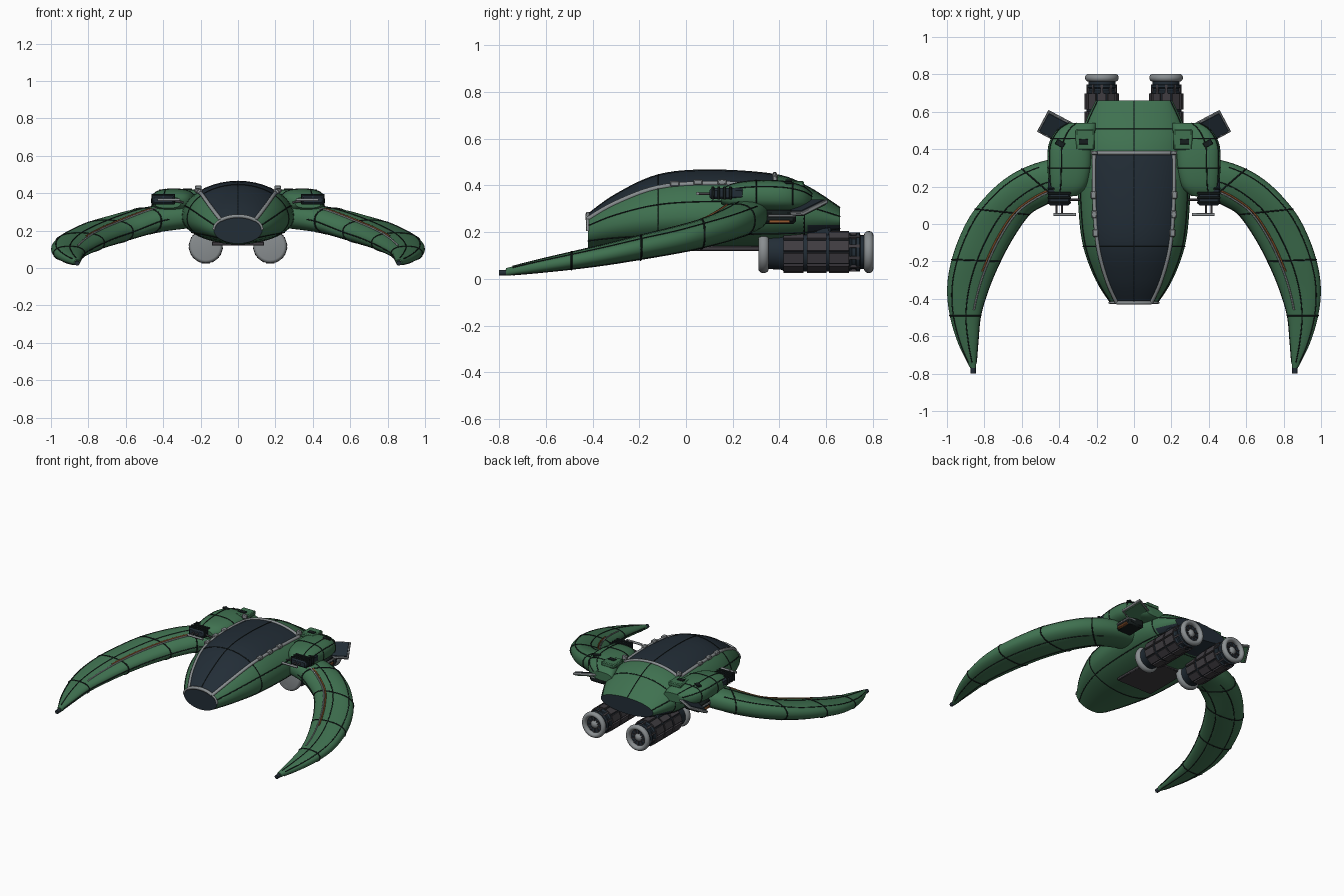
import bpy, bmesh
from math import sin, cos, pi, radians, copysign
from mathutils import Vector, Matrix

cube = bpy.data.objects.get("Cube")
if cube:
    bpy.data.objects.remove(cube, do_unlink=True)


def material(name, r, g, b):
    m = bpy.data.materials.new(name)
    m.use_nodes = True
    m.diffuse_color = (r, g, b, 1)
    m.node_tree.nodes["Principled BSDF"].inputs["Base Color"].default_value = (r, g, b, 1)
    return m


GREEN = material("hull green", .05, .165, .08)
NAVY = material("canopy navy", .016, .026, .037)
GREY = material("trim grey", .25, .27, .28)
STEEL = material("engine steel", .05, .046, .053)
BLACK = material("seam black", .008, .013, .013)
ORANGE = material("cable orange", .30, .10, .03)


def finish(name, bm, mats, mirror=False):
    bmesh.ops.recalc_face_normals(bm, faces=bm.faces)
    me = bpy.data.meshes.new(name)
    bm.to_mesh(me)
    bm.free()
    for m in mats:
        me.materials.append(m)
    ob = bpy.data.objects.new(name, me)
    bpy.context.collection.objects.link(ob)
    bpy.ops.object.select_all(action='DESELECT')
    ob.select_set(True)
    bpy.context.view_layer.objects.active = ob
    bpy.ops.object.shade_smooth_by_angle(angle=radians(38))
    if mirror:
        ob.modifiers.new("Mirror", 'MIRROR')
    return ob


def loft(bm, rings, rule=lambda i, j: 0, cap=0):
    """Skin rings of points; rule gives the material for ring i, side j."""
    vs = [[bm.verts.new(p) for p in r] for r in rings]
    n = len(vs[0])
    for i in range(len(vs) - 1):
        for j in range(n):
            k = (j + 1) % n
            f = bm.faces.new((vs[i][j], vs[i][k], vs[i + 1][k], vs[i + 1][j]))
            f.material_index = rule(i, j)
    for r in (vs[0], vs[-1]):
        bm.faces.new(r).material_index = cap


def add_box(bm, loc, size, rot=Matrix(), mat=0):
    m = Matrix.Translation(loc) @ rot @ Matrix.Diagonal((*size, 1))
    geo = bmesh.ops.create_cube(bm, size=1, matrix=m)
    for f in {f for v in geo["verts"] for f in v.link_faces}:
        f.material_index = mat


def box(name, loc, size, mat, rot=Matrix(), mirror=True):
    bm = bmesh.new()
    add_box(bm, loc, size, rot)
    ob = finish(name, bm, [mat], mirror)
    b = ob.modifiers.new("Bevel", 'BEVEL')
    b.width, b.segments = min(size) * .2, 1


def lines(name, paths, radius, mat, mirror=True):
    """Thin round strips along paths, repeated on the other side."""
    cu = bpy.data.curves.new(name, 'CURVE')
    cu.dimensions = '3D'
    cu.bevel_depth, cu.bevel_resolution, cu.use_fill_caps = radius, 1, True
    for path in paths:
        for s in ((1, -1) if mirror else (1,)):
            sp = cu.splines.new('POLY')
            sp.points.add(len(path) - 1)
            for p, q in zip(sp.points, path):
                p.co = (s * q[0], q[1], q[2], 1)
    cu.materials.append(mat)
    ob = bpy.data.objects.new(name, cu)
    bpy.context.collection.objects.link(ob)


def interp(table, t):
    """Smooth curve through the rows of a table."""
    i = min(int(t), len(table) - 2)
    f = t - i
    row = lambda k: table[max(0, min(k, len(table) - 1))]
    return [.5 * (2 * b + (c - a) * f + (2 * a - 5 * b + 4 * c - d) * f * f
                  + (3 * b - a - 3 * c + d) * f ** 3)
            for a, b, c, d in zip(row(i - 1), row(i), row(i + 1), row(i + 2))]


def span(a, b, n):
    return [a + (b - a) * k / n for k in range(n + 1)]


def power(v, e):
    return copysign(abs(v) ** e, v)


# Fuselage stations: y, half width, widest height, top, bottom
HULL = [(-.42, .13, .205, .277, .13), (-.3, .205, .235, .362, .13), (-.12, .272, .26, .445, .128),
        (.1, .298, .27, .466, .127), (.38, .3, .275, .447, .13), (.52, .27, .27, .395, .145),
        (.66, .205, .25, .305, .19)]


def hull(t, a):
    y, w, zm, top, bot = interp(HULL, t)
    h = top - zm if sin(a) > 0 else zm - bot
    return Vector((w * cos(a), y, zm + h * sin(a)))


SEG, SUB = 40, 5
end = len(HULL) - 1
bm = bmesh.new()
loft(bm, [[hull(t, 2 * pi * j / SEG) for j in range(SEG)] for t in span(0, end, end * SUB)],
     lambda i, j: 1 if (i < 4 * SUB and 5 <= j < 15) or (i >= 5 * SUB and 22 <= j < 38) else 0, cap=1)
finish("fuselage", bm, [GREEN, NAVY])

# Canopy frame, nose rim and clips
edge = pi / 4
lines("canopy_side_frame", [[hull(t, edge) for t in span(0, 4, 24)]], .011, GREY)
lines("canopy_cross_frame", [[hull(t, a) for a in span(edge, pi - edge, 14)] for t in (0, 4)],
      .011, GREY, False)
lines("nose_rim", [[hull(0, a) for a in span(0, pi, 24)]], .007, GREY, False)
for t in (2.35, 2.8, 3.2):
    p = hull(t, edge)
    box("canopy_clip", p + Vector((.004, 0, .006)), (.03, .04, .024), GREY)
box("frame_knob", hull(4, edge) + Vector((0, 0, .03)), (.035, .02, .03), GREY)

# Fuselage seams
lines("centre_seam", [[hull(t, pi / 2) for t in span(0, end, 36)]], .003, BLACK, False)
lines("ring_seams", [[hull(t, a) for a in span(0, 2 * pi, 48)] for t in (2, 4.9)], .003, BLACK, False)
lines("side_seams", [[hull(t, a) for t in span(0, end, 30)] for a in (.32, -.6)], .003, BLACK)
box("belly_hatch", (0, .17, .13), (.28, .34, .022), STEEL, mirror=False)

# Wing stations: outer x y, inner x y, height, half thickness
WING = [(.876, -.77, .845, -.77, .03, .016), (.94, -.64, .835, -.64, .052, .028),
        (.985, -.49, .82, -.49, .077, .038), (.999, -.34, .775, -.34, .104, .046),
        (.975, -.19, .715, -.2, .134, .053), (.92, -.04, .645, -.07, .163, .058),
        (.85, .08, .56, .05, .192, .063), (.73, .21, .48, .1, .224, .067),
        (.6, .295, .41, .13, .25, .07), (.45, .345, .32, .15, .268, .07), (.28, .36, .2, .17, .28, .065)]


def wing(t, a, grow=1.0):
    ox, oy, ix, iy, z, h = interp(WING, t)
    k = .5 + .5 * grow * power(cos(a), .85)
    return Vector((ix + (ox - ix) * k, iy + (oy - iy) * k, z + h * grow * power(sin(a), .85)))


wend = len(WING) - 1
bm = bmesh.new()
loft(bm, [[wing(t, 2 * pi * j / 28) for j in range(28)] for t in span(0, wend, wend * 4)])
finish("wings", bm, [GREEN], True)
lines("wing_ring_seams", [[wing(t, a) for a in span(0, 2 * pi, 40)] for t in (2, 4, 6, 8)], .004, BLACK)
lines("wing_long_seams", [[wing(t, a) for t in span(.3, 8.5, 40)] for a in (.75, 1.6, 3.14, -1.1, -2)],
      .003, BLACK)
lines("wing_cable", [[wing(t, 1.95, 1.01) for t in span(3.6, 8, 24)]], .005, ORANGE)
lines("wing_cable_rail", [[wing(t, 2.05, 1.01) for t in span(2.2, 8.2, 30)]], .005, GREY)
lines("wing_tip_gun", [[(.86, -.75, .028), (.86, -.8, .026)]], .014, NAVY)

# Shoulder pods: y, centre x, half width, centre z, half height
POD = [(.15, .375, .07, .35, .03), (.2, .355, .1, .355, .053), (.3, .345, .117, .358, .064),
       (.42, .34, .118, .355, .064), (.5, .31, .105, .345, .052), (.54, .28, .075, .335, .03)]


def pod(t, a):
    y, x, w, z, h = interp(POD, t)
    return Vector((x + w * power(cos(a), .75), y, z + h * power(sin(a), .75)))


bm = bmesh.new()
loft(bm, [[pod(t, 2 * pi * j / 28) for j in range(28)] for t in span(0, 5, 20)])
finish("shoulder_pods", bm, [GREEN], True)
lines("pod_seams", [[pod(t, a) for a in span(-.5, pi, 24)] for t in (2, 3.4)]
      + [[pod(t, a) for t in span(0, 5, 20)] for a in (.5, 1.3)], .003, BLACK)
box("pod_top_block", (.262, .45, .405), (.1, .11, .03), GREEN)
box("pod_block_latch", (.27, .44, .42), (.05, .03, .01), BLACK)
box("pod_vent", (.395, .43, .413), (.05, .03, .014), BLACK, Matrix.Rotation(.5, 4, 'Z'))

# Pod guns
box("gun_housing", (.4, .175, .365), (.118, .15, .048), NAVY)
for k in range(4):
    box("gun_rib", (.4, .115 + k * .025, .368), (.125, .012, .056), BLACK)
lines("gun_crossbar", [[(.31, .05, .365), (.43, .05, .365)]], .008, GREY)
lines("gun_pins", [[(x, .05, .365), (x, .2, .365)] for x in (.385, .415)]
      + [[(.29, .13, .35), (.36, .13, .36)]], .006, STEEL)

# Rear flaps and the machinery under the pods
tilt = Matrix.Rotation(radians(28), 4, 'Z') @ Matrix.Rotation(radians(24), 4, 'X')
centre = Vector((.4, .505, .305))
box("flap_rim", centre, (.2, .14, .016), GREY, tilt)
for side, mat in ((1, NAVY), (-1, GREEN)):
    box("flap_panel", centre + tilt @ Vector((0, 0, side * .008)), (.18, .12, .009), mat, tilt)
box("machinery_bay", (.37, .4, .265), (.12, .14, .06), BLACK)
box("machinery_pipe", (.41, .4, .245), (.06, .09, .014), ORANGE)
box("machinery_bar", (.41, .41, .27), (.06, .12, .012), GREY)

# Engines, turned about the fore-and-aft axis
EX, EZ = .172, .115


def turned(name, profile, mat, n=32):
    bm = bmesh.new()
    loft(bm, [[(EX + r * cos(2 * pi * j / n), y, EZ + r * sin(2 * pi * j / n)) for j in range(n)]
              for y, r in profile])
    finish(name, bm, [mat], True)


turned("engine_core", [(.345, .05), (.345, .072), (.41, .076), (.42, .083), (.7, .083), (.71, .074),
                       (.725, .074), (.73, .082), (.742, .082), (.747, .072), (.775, .072), (.775, .05)], NAVY)
for name, y, half in (("intake_ring", .332, .022), ("exhaust_ring", .782, .02)):
    turned(name, [(y - half * cos(a), .073 + .017 * sin(a)) for a in span(0, 2 * pi, 16)], GREY)
turned("exhaust_hub", [(.77, .03), (.782, .026), (.79, .014), (.793, .003)], GREY)
turned("intake_hub", [(.35, .03), (.335, .022), (.328, .004)], STEEL)

bm = bmesh.new()
for k in range(10):
    spin = Matrix.Rotation(2 * pi * k / 10, 4, 'Y')
    for y in (.46, .56, .655):
        add_box(bm, Vector((EX, y, EZ)) + spin @ Vector((0, 0, .081)), (.046, .084, .018), spin)
    for y in (.344, .778):
        add_box(bm, Vector((EX, y, EZ)) + spin @ Vector((0, 0, .043)), (.006, .008, .04), spin)
    add_box(bm, Vector((EX, .72, EZ)) + spin @ Vector((0, 0, .076)), (.012, .05, .014), spin)
finish("engine_plates", bm, [STEEL], True)
box("engine_pylon", (EX, .52, .2), (.08, .2, .05), NAVY)
